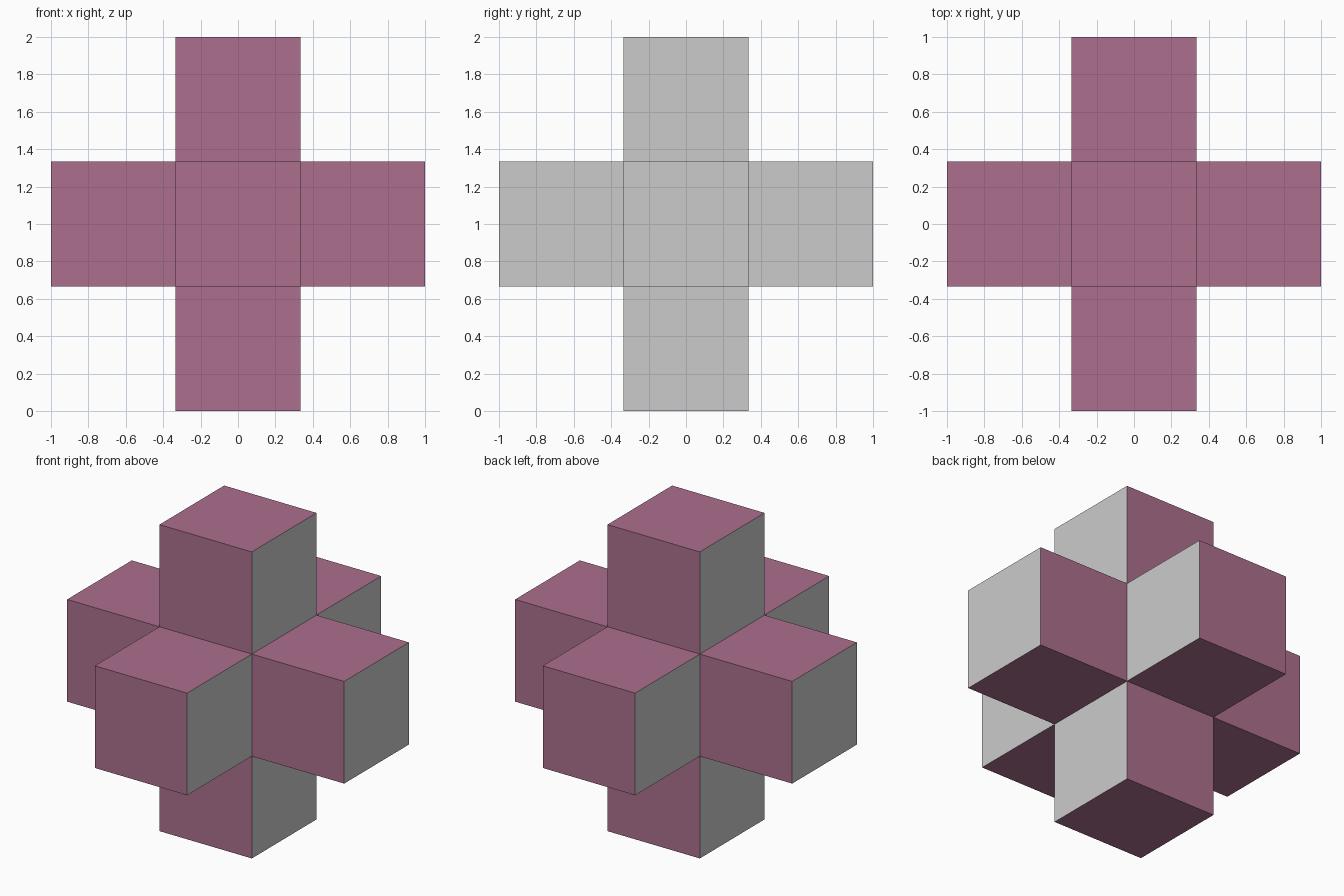
import bpy, bmesh

if "Cube" in bpy.data.objects:
    bpy.data.objects.remove(bpy.data.objects["Cube"])

SIDE = 2 / 3  # edge of one cube; three cubes span each axis

# Core cube with every face pushed out by one cube to form six arms
bm = bmesh.new()
bmesh.ops.create_cube(bm, size=SIDE)
bm.normal_update()
tips = bmesh.ops.extrude_discrete_faces(bm, faces=bm.faces[:])["faces"]
for tip in tips:
    axis = tip.calc_center_median().normalized()
    bmesh.ops.translate(bm, verts=tip.verts[:], vec=axis * SIDE)
bmesh.ops.translate(bm, verts=bm.verts[:], vec=(0, 0, 1))
bm.normal_update()

# Faces looking along x stay grey, all others are pink
for face in bm.faces:
    face.material_index = 0 if abs(face.normal.x) > 0.5 else 1

mesh = bpy.data.meshes.new("six_armed_cross")
bm.to_mesh(mesh)
bm.free()

pink = bpy.data.materials.new("pink")
pink.diffuse_color = (0.413, 0.159, 0.27, 1)
pink.use_nodes = True
pink.node_tree.nodes["Principled BSDF"].inputs["Base Color"].default_value = pink.diffuse_color
mesh.materials.append(None)
mesh.materials.append(pink)

cross = bpy.data.objects.new("six_armed_cross", mesh)
bpy.context.collection.objects.link(cross)
